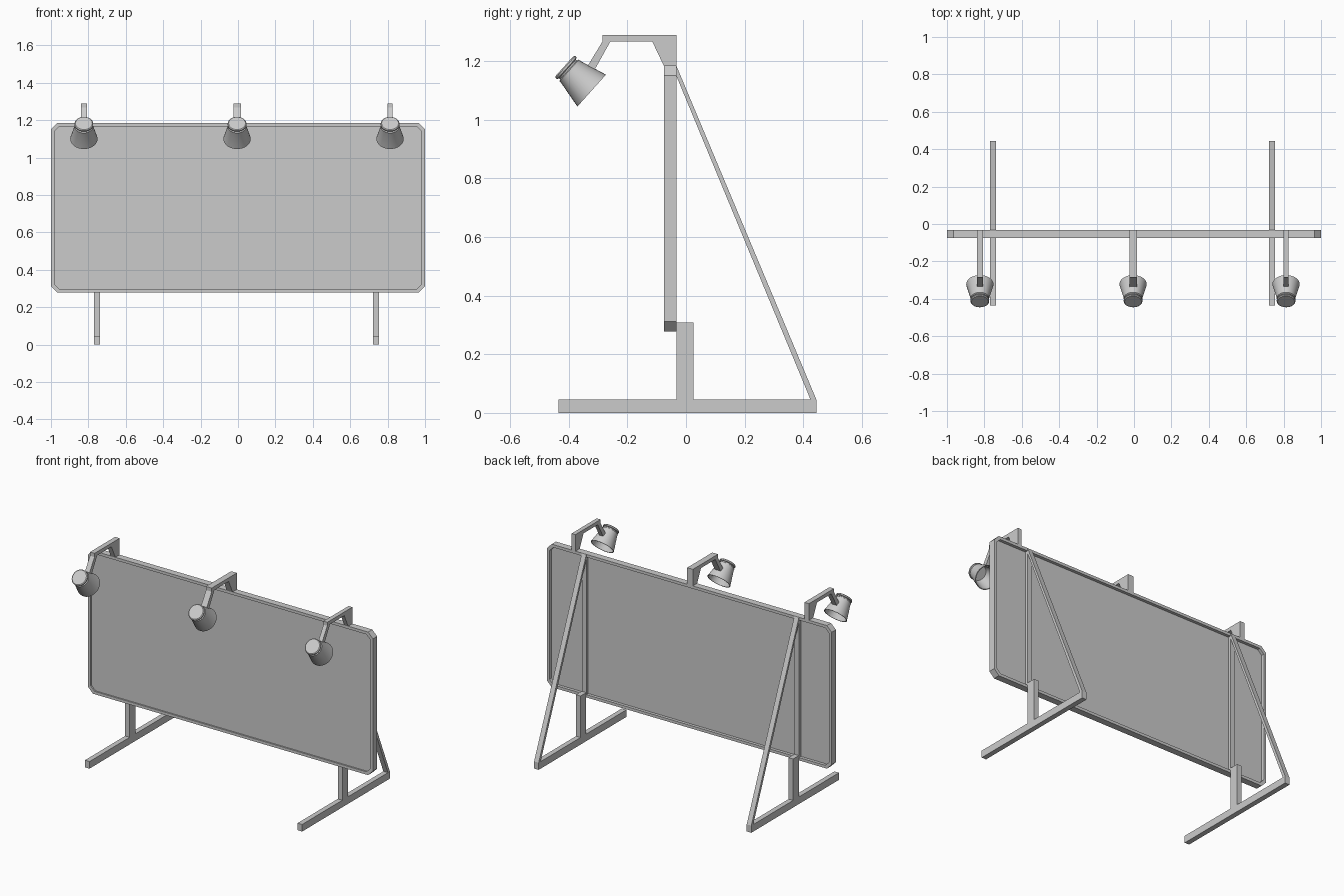
import bpy, bmesh, math
from mathutils import Matrix, Vector

if "Cube" in bpy.data.objects:
    bpy.data.objects.remove(bpy.data.objects["Cube"])


def finish(bm, name, smooth=False):
    bmesh.ops.recalc_face_normals(bm, faces=bm.faces[:])
    me = bpy.data.meshes.new(name)
    bm.to_mesh(me)
    bm.free()
    ob = bpy.data.objects.new(name, me)
    bpy.context.collection.objects.link(ob)
    if smooth:
        bpy.ops.object.select_all(action='DESELECT')
        ob.select_set(True)
        bpy.context.view_layer.objects.active = ob
        bpy.ops.object.shade_smooth_by_angle(angle=math.radians(30))
    return ob


def prism(name, points, shift):
    """Extrude a planar outline along a vector."""
    bm = bmesh.new()
    face = bm.faces.new([bm.verts.new(p) for p in points])
    ext = bmesh.ops.extrude_face_region(bm, geom=[face])['geom']
    bmesh.ops.translate(bm, vec=shift,
                        verts=[v for v in ext if isinstance(v, bmesh.types.BMVert)])
    return finish(bm, name)


def side_prism(name, yz, x, width):
    return prism(name, [(x - width / 2, y, z) for y, z in yz], Vector((width, 0, 0)))


def rect(y0, y1, z0, z1):
    return [(y0, z0), (y1, z0), (y1, z1), (y0, z1)]


def octagon(inset, chamfer, y):
    """Chamfered board outline, inset from the outer edge."""
    x, z0, z1, c = 1 - inset, 0.277 + inset, 1.185 - inset, chamfer
    return [(-x + c, y, z0), (x - c, y, z0), (x, y, z0 + c), (x, y, z1 - c),
            (x - c, y, z1), (-x + c, y, z1), (-x, y, z1 - c), (-x, y, z0 + c)]


# Board frame: closed rectangular section following the chamfered outline
FRONT, BACK = -0.075, -0.033
bm = bmesh.new()
loops = [[bm.verts.new(p) for p in octagon(i, c, y)]
         for i, c, y in ((0, 0.034, FRONT), (0.018, 0.028, FRONT),
                         (0.018, 0.028, BACK), (0, 0.034, BACK))]
for a, b in zip(loops, loops[1:] + loops[:1]):
    for i in range(8):
        j = (i + 1) % 8
        bm.faces.new((a[i], a[j], b[j], b[i]))
finish(bm, "board_frame")

# Display panel recessed in the frame
prism("board_panel", octagon(0.016, 0.028, -0.066), Vector((0, 0, 0.014)))
bpy.data.objects["board_panel"].data.clear_geometry()
bm = bmesh.new()
face = bm.faces.new([bm.verts.new(p) for p in octagon(0.016, 0.028, -0.066)])
ext = bmesh.ops.extrude_face_region(bm, geom=[face])['geom']
bmesh.ops.translate(bm, vec=(0, 0.014, 0),
                    verts=[v for v in ext if isinstance(v, bmesh.types.BMVert)])
bm.to_mesh(bpy.data.objects["board_panel"].data)
bm.free()

# Stands: foot, post, back strip and sloping brace on each side
for side, x in (("left", -0.754), ("right", 0.739)):
    w = 0.032
    side_prism(f"{side}_foot", rect(-0.435, 0.445, 0, 0.045), x, w)
    side_prism(f"{side}_post", rect(-0.032, 0.025, 0.045, 0.308), x, w)
    side_prism(f"{side}_back_strip", rect(-0.054, -0.034, 0.29, 1.17), x, w)
    side_prism(f"{side}_brace",
               [(0.445, 0.045), (-0.033, 1.185), (-0.033, 1.15), (0.425, 0.045)], x, w)

# Lamp brackets: gusset, horizontal arm and drop arm in one outline
BRACKET = [(-0.033, 1.183), (-0.033, 1.29), (-0.285, 1.29), (-0.285, 1.267),
           (-0.338, 1.18), (-0.315, 1.165), (-0.258, 1.267), (-0.115, 1.267), (-0.075, 1.183)]

# Lamp shade profile: radius and distance along the axis, hollow inside
SHADE = [(0, 0), (0.045, 0), (0.05, 0.004), (0.05, 0.011), (0.043, 0.014),
         (0.043, 0.019), (0.05, 0.022), (0.05, 0.03), (0.073, 0.125),
         (0.068, 0.125), (0.045, 0.034), (0, 0.034)]
AXIS = Vector((0, 0.745, -0.667))
CAP = Vector((0, -0.415, 1.183))


def lamp(name, x):
    bm = bmesh.new()
    verts = [bm.verts.new((r, 0, t)) for r, t in SHADE]
    edges = [bm.edges.new(p) for p in zip(verts, verts[1:])]
    bmesh.ops.spin(bm, geom=verts + edges, cent=(0, 0, 0), axis=(0, 0, 1),
                   angle=math.tau, steps=32, use_merge=False)
    bmesh.ops.remove_doubles(bm, verts=bm.verts[:], dist=0.0003)
    turn = AXIS.to_track_quat('Z', 'X').to_matrix().to_4x4()
    bm.transform(Matrix.Translation(CAP + Vector((x, 0, 0))) @ turn)
    finish(bm, name, smooth=True)


for side, x, width in (("left", -0.824, 0.032), ("middle", -0.005, 0.04), ("right", 0.813, 0.027)):
    side_prism(f"{side}_lamp_bracket", BRACKET, x, width)
    lamp(f"{side}_lamp_shade", x)
